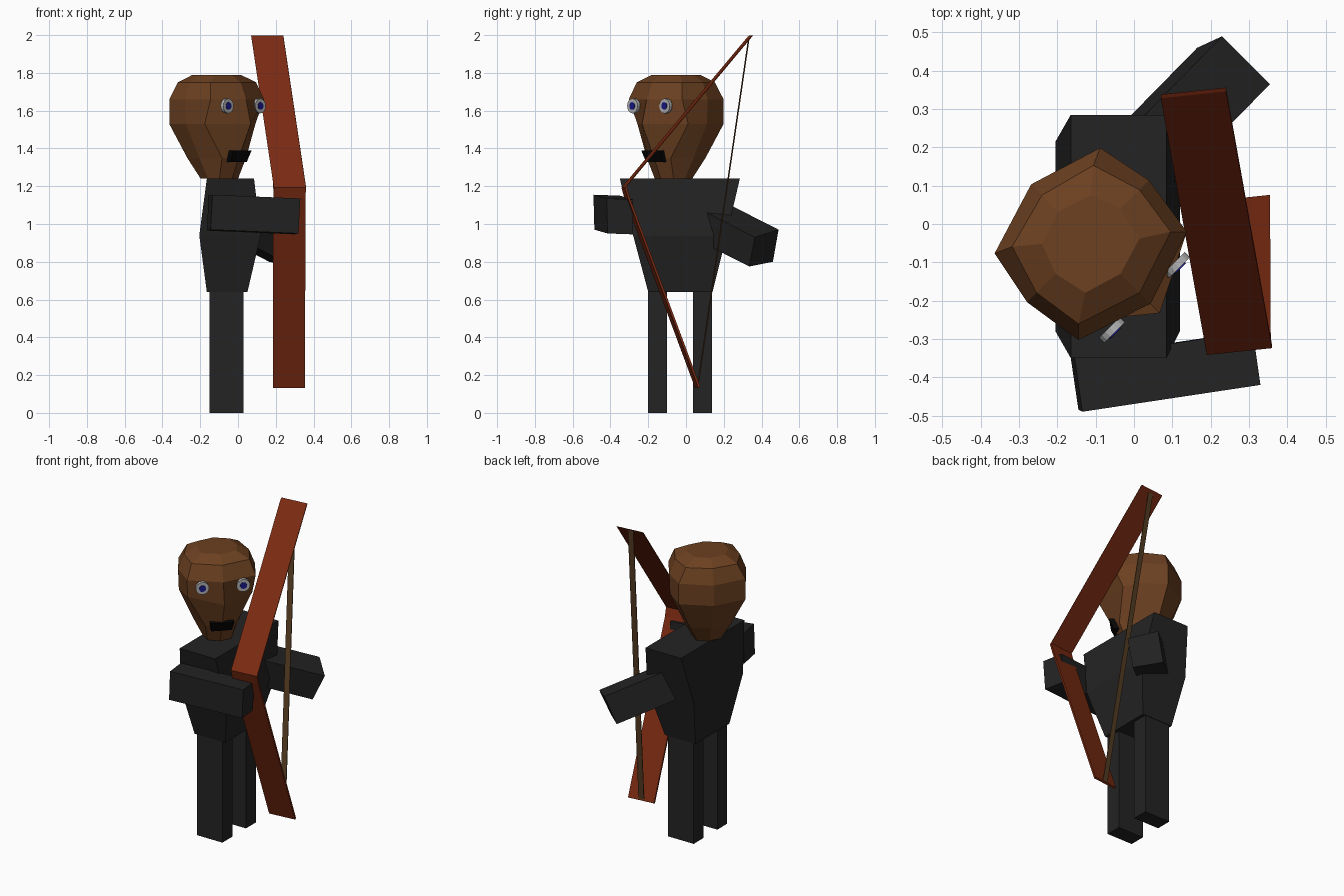
import bpy, bmesh, math
from mathutils import Vector, Matrix

if "Cube" in bpy.data.objects:
    bpy.data.objects.remove(bpy.data.objects["Cube"])


def material(name, rgb):
    m = bpy.data.materials.new(name)
    m.diffuse_color = (*rgb, 1)
    m.use_nodes = True
    m.node_tree.nodes["Principled BSDF"].inputs["Base Color"].default_value = m.diffuse_color
    return m


CLOTH = material("cloth", (0.017, 0.017, 0.017))
SKIN = material("skin", (0.15, 0.052, 0.015))
WOOD = material("wood", (0.2, 0.024, 0.006))
CORD = material("cord", (0.1, 0.05, 0.018))
WHITE = material("eye_white", (0.45, 0.45, 0.45))
BLUE = material("iris_blue", (0.01, 0.01, 0.25))
BLACK = material("black", (0.002, 0.002, 0.002))


def loft(name, rings, mat):
    """Closed solid through a list of equal-length vertex rings."""
    bm = bmesh.new()
    vs = [[bm.verts.new(p) for p in ring] for ring in rings]
    n = len(vs[0])
    for a, b in zip(vs, vs[1:]):
        for i in range(n):
            j = (i + 1) % n
            bm.faces.new((a[i], a[j], b[j], b[i]))
    bm.faces.new(vs[0][::-1])
    bm.faces.new(vs[-1])
    bmesh.ops.recalc_face_normals(bm, faces=bm.faces)
    me = bpy.data.meshes.new(name)
    bm.to_mesh(me)
    bm.free()
    me.materials.append(mat)
    ob = bpy.data.objects.new(name, me)
    bpy.context.collection.objects.link(ob)
    return ob


def rect(x0, x1, y0, y1, z):
    return [(x0, y0, z), (x1, y0, z), (x1, y1, z), (x0, y1, z)]


def beam(name, end, offset, mat):
    """Box from a four-corner end face, extruded along an offset."""
    end = [Vector(p) for p in end]
    return loft(name, [end, [p + Vector(offset) for p in end]], mat)


def ribbon(name, path, half_width, thick, mat):
    """Folded flat strip; half_width and thick are vectors."""
    w, t = Vector(half_width), Vector(thick)
    return loft(name, [[Vector(p) - w - t, Vector(p) + w - t,
                        Vector(p) + w + t, Vector(p) - w + t] for p in path], mat)


# Legs
for side, y0 in (("right", -0.2), ("left", 0.037)):
    loft(side + "_leg", [rect(-0.15, 0.03, y0, y0 + 0.1, z) for z in (0, 0.65)], CLOTH)

# Torso, bulging at the middle and widening to the shoulders
loft("torso", [rect(-0.165, 0.05, -0.2, 0.14, 0.64),
               rect(-0.205, 0.12, -0.28, 0.215, 0.94),
               rect(-0.165, 0.085, -0.35, 0.285, 1.24)], CLOTH)

# Arms
beam("right_arm", [(-0.135, -0.49, 1.155), (-0.155, -0.35, 1.15),
                   (-0.165, -0.35, 0.965), (-0.145, -0.485, 0.97)],
     (0.465, 0.07, -0.02), CLOTH)
beam("left_arm", [(0.23, 0.49, 0.97), (0.355, 0.365, 0.93),
                  (0.29, 0.335, 0.775), (0.165, 0.46, 0.80)],
     (-0.26, -0.265, 0.135), CLOTH)

# Head: eight-sided rings in a frame turned towards the front right
R = math.sqrt(0.5)
HEAD = Vector((-0.12, -0.045, 0))


def face_point(f, s, z):
    return HEAD + Vector((R * (f + s), R * (s - f), z))


def head_ring(z, front, cheek, side, rear, back):
    half = [cheek, side, rear]
    pts = [(front, 0)] + half + [(back, 0)] + [(f, -s) for f, s in half[::-1]]
    return [face_point(f, s, z) for f, s in pts]


loft("head", [
    head_ring(1.24, 0.125, (0.10, 0.07), (0.03, 0.085), (-0.04, 0.07), -0.06),
    head_ring(1.35, 0.175, (0.14, 0.09), (0.02, 0.14), (-0.09, 0.12), -0.125),
    head_ring(1.53, 0.265, (0.11, 0.19), (0.0, 0.22), (-0.15, 0.195), -0.21),
    head_ring(1.66, 0.23, (0.165, 0.2), (0.0, 0.225), (-0.15, 0.195), -0.21),
    head_ring(1.75, 0.19, (0.135, 0.17), (0.0, 0.19), (-0.13, 0.15), -0.17),
    head_ring(1.79, 0.12, (0.09, 0.10), (0.0, 0.12), (-0.08, 0.09), -0.11),
], SKIN)


# Eyes: flat discs facing along the head's forward direction
def disc(name, f, s, radius, depth, mat):
    ring = [(radius * math.cos(i * math.tau / 16), radius * math.sin(i * math.tau / 16))
            for i in range(16)]
    loft(name, [[face_point(f + d, s + a, 1.625 + b) for a, b in ring]
                for d in (-depth, 0)], mat)


for side, s in (("right", -0.12), ("left", 0.12)):
    disc(side + "_eye", 0.218, s, 0.039, 0.02, WHITE)
    disc(side + "_iris", 0.221, s, 0.02, 0.01, BLUE)

# Mouth: slab following the slope of the chin
loft("mouth", [[face_point(f + d, s, z) for f, s, z in
                ((0.175, -0.06, 1.328), (0.175, 0.06, 1.328),
                 (0.202, 0.07, 1.39), (0.202, -0.07, 1.39))]
               for d in (-0.03, 0)], BLACK)

# Bow and string
ribbon("bow", [(0.155, 0.342, 1.996), (0.275, -0.328, 1.195),
               (0.272, -0.312, 1.14), (0.27, 0.062, 0.135)],
       (0.085, 0.009, 0), (0, 0.005, 0.003), WOOD)
ribbon("bowstring", [(0.155, 0.333, 1.985), (0.27, 0.062, 0.14)],
       (0.018, 0.002, 0), (0, 0.002, 0), CORD)
